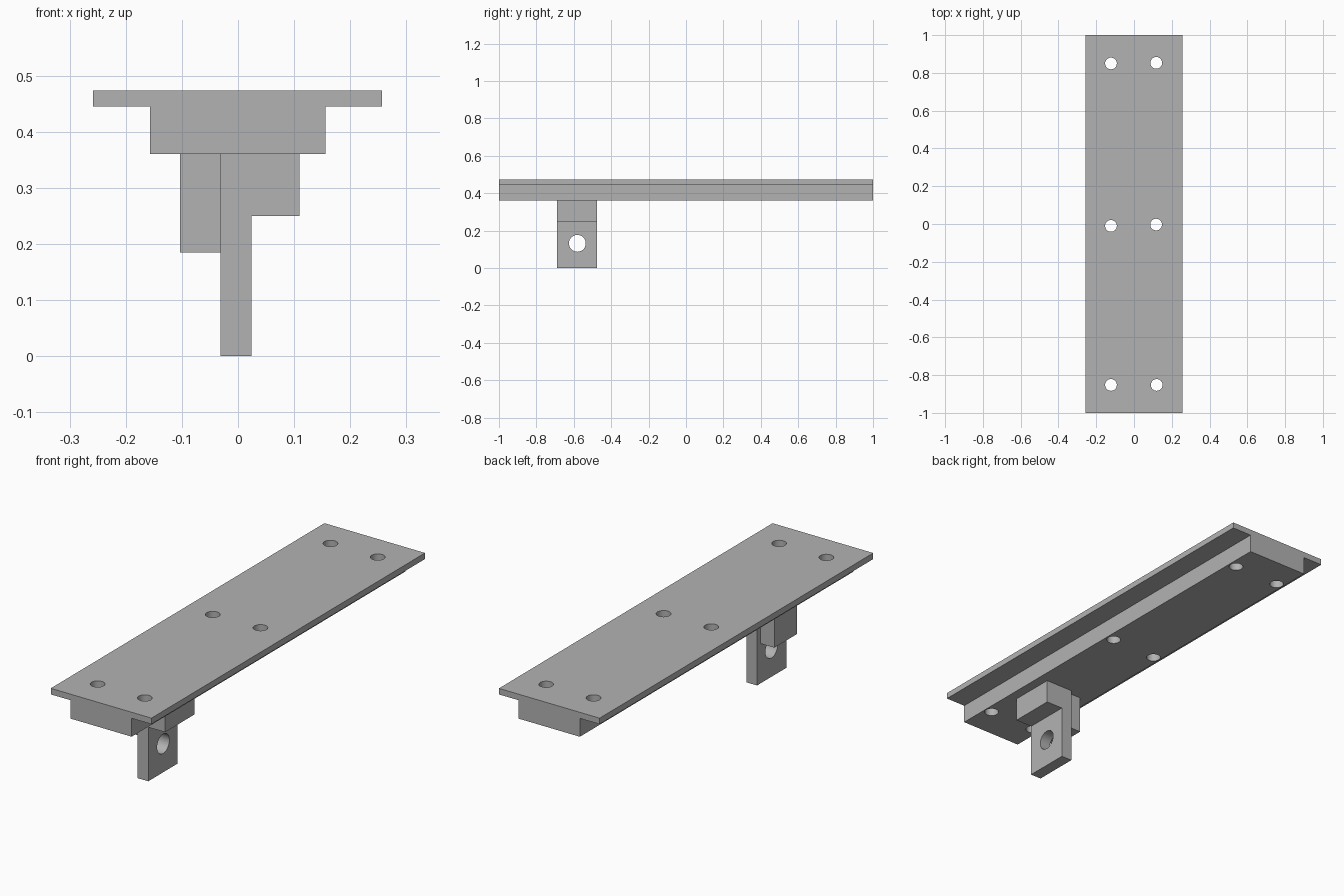
import bpy
import bmesh
import math

default_cube = bpy.data.objects.get("Cube")
if default_cube:
    bpy.data.objects.remove(default_cube, do_unlink=True)

grey = bpy.data.materials.new("machined_grey")
grey.use_nodes = True
colour = (0.45, 0.45, 0.45, 1)
grey.diffuse_color = colour
grey.node_tree.nodes["Principled BSDF"].inputs["Base Color"].default_value = colour


def extrude_profile(name, profile, y_front, y_back):
    """Extrude a closed x-z outline along y."""
    bm = bmesh.new()
    face = bm.faces.new([bm.verts.new((x, y_front, z)) for x, z in profile])
    moved = bmesh.ops.extrude_face_region(bm, geom=[face])["geom"]
    verts = [v for v in moved if isinstance(v, bmesh.types.BMVert)]
    bmesh.ops.translate(bm, verts=verts, vec=(0, y_back - y_front, 0))
    bmesh.ops.recalc_face_normals(bm, faces=bm.faces)
    mesh = bpy.data.meshes.new(name)
    bm.to_mesh(mesh)
    bm.free()
    mesh.materials.append(grey)
    obj = bpy.data.objects.new(name, mesh)
    bpy.context.collection.objects.link(obj)
    return obj


def drill(obj, centre, radius, depth, rotation=(0, 0, 0)):
    """Cut a round through-hole and discard the cutter."""
    bpy.ops.mesh.primitive_cylinder_add(vertices=40, radius=radius, depth=depth,
                                        location=centre, rotation=rotation)
    cutter = bpy.context.object
    cutter.hide_render = True
    cutter.data.materials.append(grey)
    cut = obj.modifiers.new("hole", "BOOLEAN")
    cut.operation = "DIFFERENCE"
    cut.solver = "EXACT"
    cut.object = cutter
    bpy.ops.object.select_all(action="DESELECT")
    obj.select_set(True)
    bpy.context.view_layer.objects.active = obj
    bpy.ops.object.modifier_apply(modifier=cut.name)
    bpy.data.objects.remove(cutter, do_unlink=True)


RAIL_BOTTOM = 0.36

# Long rail: wide thin top plate over a narrower body
rail = extrude_profile("mounting_rail", [
    (-0.157, RAIL_BOTTOM), (0.156, RAIL_BOTTOM), (0.156, 0.445), (0.257, 0.445),
    (0.257, 0.473), (-0.258, 0.473), (-0.258, 0.445), (-0.157, 0.445)], -1, 1)

# Three pairs of screw holes
for x, y in [(-0.122, 0.85), (0.118, 0.853), (-0.122, -0.01),
             (0.117, -0.003), (-0.122, -0.852), (0.12, -0.852)]:
    drill(rail, (x, y, 0.42), 0.031, 0.4)

# Hanging tongue with its flush shoulder, and the cross hole
tongue = extrude_profile("bracket_tongue", [
    (-0.031, 0), (0.024, 0), (0.024, 0.25), (0.11, 0.25),
    (0.11, RAIL_BOTTOM), (-0.031, RAIL_BOTTOM)], -0.69, -0.475)
drill(tongue, (0, -0.581, 0.132), 0.045, 0.4, (0, math.pi / 2, 0))

# Slightly shorter support block on the other side
block = extrude_profile("bracket_support_block", [
    (-0.103, 0.185), (-0.031, 0.185), (-0.031, RAIL_BOTTOM),
    (-0.103, RAIL_BOTTOM)], -0.666, -0.499)

# Round hole walls, crisp edges
for obj in (rail, tongue, block):
    obj.select_set(True)
bpy.ops.object.shade_smooth_by_angle(angle=math.radians(30))
